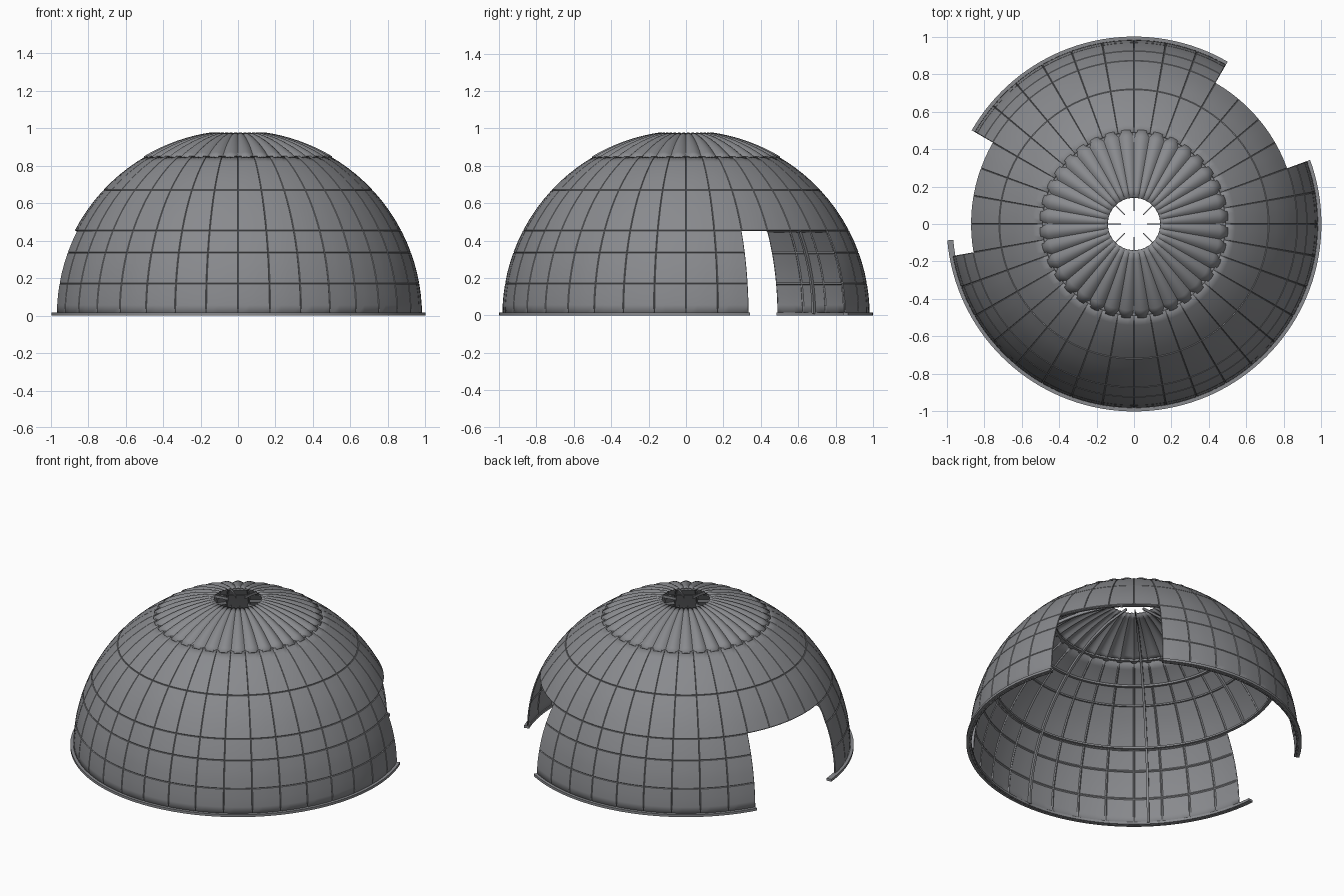
import bpy, bmesh, math
from math import sin, cos, radians

if "Cube" in bpy.data.objects:
    bpy.data.objects.remove(bpy.data.objects["Cube"])

R = 0.982                                  # outer radius of the shell
GAPS = [(20, 60), (150, 190)]              # doorway openings in degrees
SEAMS = [10, 20, 27.5, 43]                 # elevations of horizontal joints
DOOR_TOP = 27.5


def material(name, rgb):
    m = bpy.data.materials.new(name)
    m.diffuse_color = (*rgb, 1)
    m.use_nodes = True
    m.node_tree.nodes["Principled BSDF"].inputs["Base Color"].default_value = m.diffuse_color
    return m


panel_grey = material("panel grey", (0.25, 0.255, 0.27))


def in_gap(a):
    return any(lo < a % 360 < hi for lo, hi in GAPS)


def grid_object(name, rows, closed_u, closed_v, keep=None, caps=False):
    """Skin a grid of points; keep(i, j) decides which faces exist."""
    bm = bmesh.new()
    vs = [[bm.verts.new(p) for p in row] for row in rows]
    n, m = len(vs), len(vs[0])
    for i in range(n if closed_u else n - 1):
        for j in range(m if closed_v else m - 1):
            if keep is None or keep(i, j):
                a, b = vs[i], vs[(i + 1) % n]
                bm.faces.new((a[j], b[j], b[(j + 1) % m], a[(j + 1) % m]))
    if caps:
        bm.faces.new(vs[0])
        bm.faces.new(vs[-1][::-1])
    bmesh.ops.delete(bm, geom=[v for v in bm.verts if not v.link_faces], context='VERTS')
    if caps or (closed_u and closed_v):
        bmesh.ops.recalc_face_normals(bm, faces=bm.faces)
    me = bpy.data.meshes.new(name)
    bm.to_mesh(me)
    bm.free()
    ob = bpy.data.objects.new(name, me)
    bpy.context.collection.objects.link(ob)
    me.materials.append(panel_grey)
    bpy.ops.object.select_all(action='DESELECT')
    ob.select_set(True)
    bpy.context.view_layer.objects.active = ob
    bpy.ops.object.shade_smooth_by_angle(angle=radians(30))
    return ob


def polar(r, az, el):
    a, e = radians(az), radians(el)
    return (r * cos(e) * cos(a), r * cos(e) * sin(a), r * sin(e))


def thicken(ob, t):
    s = ob.modifiers.new("thickness", 'SOLIDIFY')
    s.thickness, s.offset = t, -1


# Panelled shell with narrow V-shaped joints every ten degrees
G, DEPTH = 0.2, 0.004
az = [(10 * k + d, d == 0) for k in range(36) for d in (0, G, 3.5, 6.5, 10 - G)]
el = [(0, False)]
for lo, hi in zip([0] + SEAMS, SEAMS + [60]):
    start = lo + (G if lo else 0)
    end = hi - (G if hi < 60 else 0)
    steps = max(2, round((hi - lo) / 3.5))
    el += [(start + (end - start) * k / steps, False)
           for k in range(0 if lo else 1, steps + 1)]
    if hi < 60:
        el.append((hi, True))
rows = [[polar(R - DEPTH * (s or t), a, e) for e, t in el] for a, s in az]


def shell_face(i, j):
    mid_a = (az[i][0] + (az[i + 1][0] if i + 1 < len(az) else 360)) / 2
    mid_e = (el[j][0] + el[j + 1][0]) / 2
    return not (in_gap(mid_a) and mid_e < DOOR_TOP)


thicken(grid_object("dome_shell", rows, True, False, shell_face), 0.008)

# Fluted cap with an open eye at the crown
cap_el = [59.3 + (81.8 - 59.3) * k / 8 for k in range(9)]
cap = []
for k in range(36 * 8):
    t = (k % 8) / 8 * 2 - 1
    cap.append([polar(R + 0.006 - 0.036 * cos(radians(e)) * t * t, k * 1.25, e)
                for e in cap_el])
thicken(grid_object("fluted_cap", cap, True, False), 0.006)


def ring(name, r0, r1, z0, z1, start=0, end=360):
    """Rectangular section swept round the vertical axis."""
    full = end - start >= 360
    n = max(2, round((end - start) / 2.5))
    pts = []
    for k in range(n if full else n + 1):
        a = radians(start + (end - start) * k / n)
        pts.append([(r * cos(a), r * sin(a), z)
                    for r, z in ((r0, z0), (r1, z0), (r1, z1), (r0, z1))])
    return grid_object(name, pts, full, True, caps=not full)


# Base rail, in two arcs with a small overrun at one doorway
ring("base_rail_front", 0.968, 1.0, 0, 0.016, 185, 380)
ring("base_rail_back", 0.968, 1.0, 0, 0.016, 60, 150)

# Horizontal hoops inside the shell
for name, e in (("door_hoop", 27.9), ("upper_hoop", 50), ("cap_hoop", 60)):
    r, z = (R - 0.008) * cos(radians(e)), (R - 0.008) * sin(radians(e))
    ring(name, r - 0.016, r, z - 0.006, z + 0.006)

# Eight curved ribs inside, shortened above the doorways
for k in range(8):
    a = 45 * k
    low = DOOR_TOP if in_gap(a) else 0.5
    side = (-sin(radians(a)) * 0.007, cos(radians(a)) * 0.007, 0)
    pts = []
    for s in range(29):
        e = low + (85.8 - low) * s / 28
        outer = R - 0.006 - 0.014 * max(0, (e - 57) / 29)
        sec = []
        for r, w in ((outer - 0.018, -1), (outer, -1), (outer, 1), (outer - 0.018, 1)):
            taper = w if e < 78 else w * 0.35
            p = polar(r, a, e)
            sec.append([p[i] + side[i] * taper for i in range(3)])
        pts.append(sec)
    grid_object("inner_rib", pts, False, True, caps=True)
